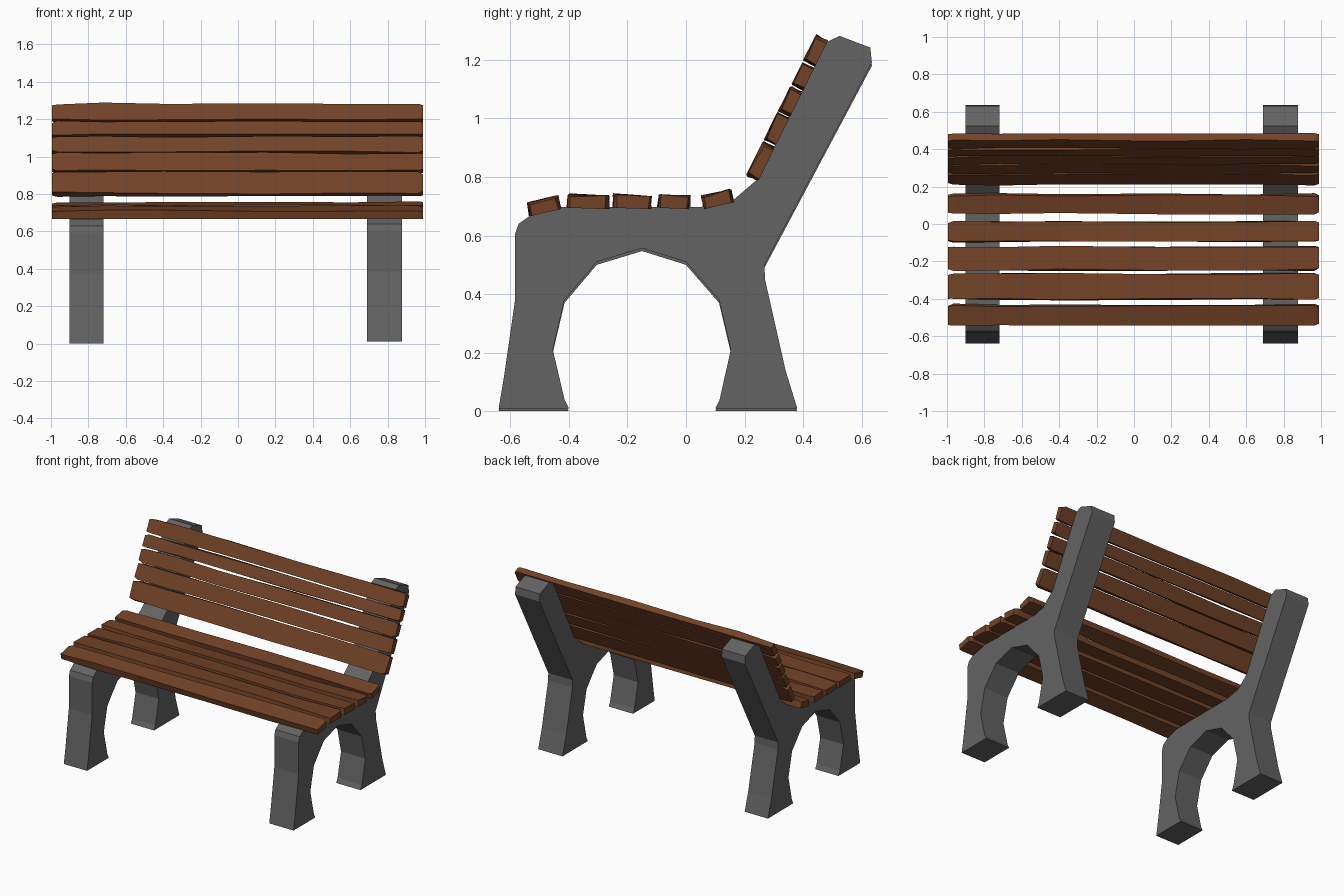
import bpy, bmesh, math, random

if "Cube" in bpy.data.objects:
    bpy.data.objects.remove(bpy.data.objects["Cube"])

random.seed(4)


def material(name, rgb):
    m = bpy.data.materials.new(name)
    m.diffuse_color = (*rgb, 1)
    m.use_nodes = True
    m.node_tree.nodes["Principled BSDF"].inputs["Base Color"].default_value = m.diffuse_color
    return m


IRON = material("grey iron", (0.125, 0.125, 0.125))
WOOD = material("brown wood", (0.17, 0.055, 0.02))


def finish(bm, name, mat):
    bmesh.ops.recalc_face_normals(bm, faces=bm.faces)
    me = bpy.data.meshes.new(name)
    bm.to_mesh(me)
    bm.free()
    me.materials.append(mat)
    ob = bpy.data.objects.new(name, me)
    bpy.context.collection.objects.link(ob)
    return ob


# Side frame outline as (y, z): arch between the feet, then up the back post
OUTLINE = [
    (-0.64, 0.0), (-0.40, 0.0), (-0.415, 0.03), (-0.455, 0.20), (-0.415, 0.37),
    (-0.305, 0.50), (-0.15, 0.547), (0.0, 0.50), (0.113, 0.37), (0.153, 0.20),
    (0.115, 0.03), (0.10, 0.0), (0.38, 0.0), (0.34, 0.13), (0.27, 0.44),
    (0.268, 0.49), (0.635, 1.18), (0.63, 1.232), (0.525, 1.272), (0.478, 1.25),
    (0.247, 0.785), (0.16, 0.71), (0.05, 0.688), (-0.44, 0.688), (-0.53, 0.66),
    (-0.572, 0.63), (-0.584, 0.595), (-0.584, 0.37), (-0.62, 0.12),
]


def side_frame(name, x0, x1, lift):
    bm = bmesh.new()
    a = [bm.verts.new((x0, y, z + lift)) for y, z in OUTLINE]
    b = [bm.verts.new((x1, y, z + lift)) for y, z in OUTLINE]
    bm.faces.new(a)
    bm.faces.new(b)
    n = len(a)
    for i in range(n):
        j = (i + 1) % n
        bm.faces.new((a[i], a[j], b[j], b[i]))
    return finish(bm, name, IRON)


side_frame("left_side_frame", -0.90, -0.72, 0.0)
side_frame("right_side_frame", 0.69, 0.878, 0.01)


# Rough-hewn plank: four-cornered sections lofted along x, with narrowed ends
def slat(name, y, z, width, thick, angle, wobble=0.005):
    bm = bmesh.new()
    c, s = math.cos(angle), math.sin(angle)
    stations = [(-0.995, 0.88), (-0.965, 1), (-0.72, 1), (-0.4, 1),
                (0.15, 1), (0.6, 1), (0.965, 1), (0.99, 0.88)]
    rings = []
    for x, k in stations:
        ring = []
        for u, v in ((-1, -1), (1, -1), (1, 1), (-1, 1)):
            p = u * width / 2 * k + random.uniform(-wobble, wobble)
            q = v * thick / 2
            if v > 0:  # worn upper face, flat underside
                q = q * k + random.uniform(-wobble, wobble)
            ring.append(bm.verts.new((x, y + p * c - q * s, z + p * s + q * c)))
        rings.append(ring)
    for r0, r1 in zip(rings, rings[1:]):
        for i in range(4):
            j = (i + 1) % 4
            bm.faces.new((r0[i], r0[j], r1[j], r1[i]))
    bm.faces.new(rings[0])
    bm.faces.new(rings[-1])
    return finish(bm, name, WOOD)


# Seat slats: y start, y end, centre height, tilt in degrees
SEAT = [(-0.54, -0.432, 0.700, 13), (-0.403, -0.265, 0.715, -2),
        (-0.247, -0.12, 0.715, -2), (-0.097, 0.012, 0.715, -3),
        (0.057, 0.158, 0.724, 13)]
for i, (y0, y1, z, tilt) in enumerate(SEAT):
    slat(f"seat_slat_{i + 1}", (y0 + y1) / 2, z, y1 - y0, 0.045, math.radians(tilt))

# Back slats: start and end measured up the sloping front of the back post
SLOPE = math.atan2(0.465, 0.231)
BACK = [(0.0, 0.126), (0.137, 0.236), (0.247, 0.336), (0.347, 0.426), (0.437, 0.533)]
for i, (t0, t1) in enumerate(BACK):
    t, q = (t0 + t1) / 2, 0.021
    y = 0.247 + t * math.cos(SLOPE) - q * math.sin(SLOPE)
    z = 0.787 + t * math.sin(SLOPE) + q * math.cos(SLOPE)
    slat(f"back_slat_{i + 1}", y, z, t1 - t0, 0.042, SLOPE)
